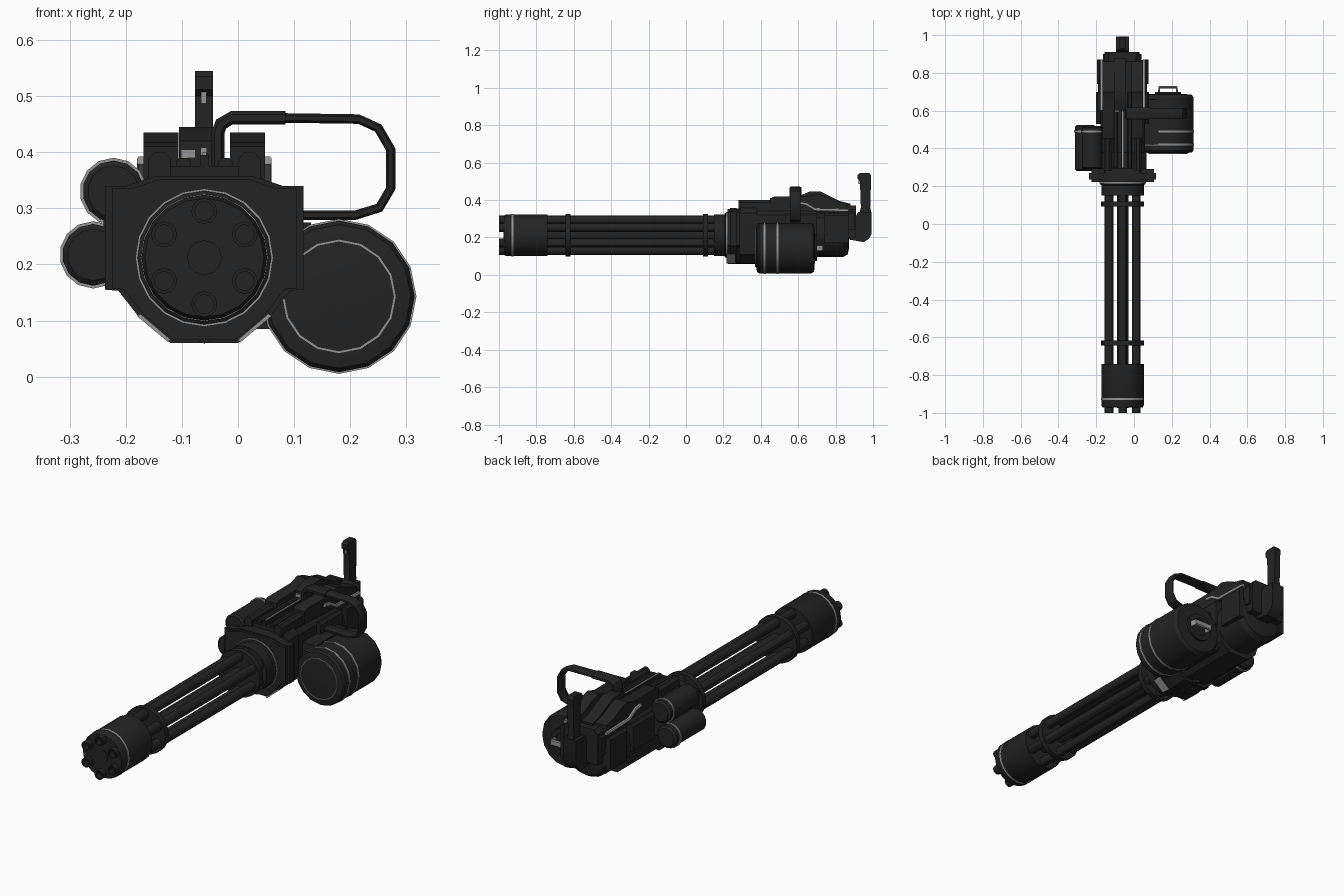
import bpy, math
from mathutils import Vector

if "Cube" in bpy.data.objects:
    bpy.data.objects.remove(bpy.data.objects["Cube"])

CX, CZ = -0.06, 0.212          # barrel axis


def material(name, v):
    m = bpy.data.materials.new(name)
    m.diffuse_color = (v, v, v, 1)
    m.use_nodes = True
    m.node_tree.nodes["Principled BSDF"].inputs["Base Color"].default_value = m.diffuse_color
    return m


DARK = material("gunmetal black", 0.017)
LIGHT = material("bare steel", 0.30)


def make(name, verts, faces, mat=DARK):
    me = bpy.data.meshes.new(name)
    me.from_pydata(verts, [], faces)
    me.materials.append(mat)
    ob = bpy.data.objects.new(name, me)
    bpy.context.collection.objects.link(ob)
    # consistent outward normals
    import bmesh
    bm = bmesh.new()
    bm.from_mesh(me)
    bmesh.ops.recalc_face_normals(bm, faces=bm.faces)
    bm.to_mesh(me)
    bm.free()
    return ob


def lathe(name, x, z, prof, n=16, mat=DARK, closed=False):
    """Spin (radius, y) pairs about a y axis; ends capped, or looped into a ring."""
    verts, faces, k = [], [], len(prof)
    for r, y in prof:
        for i in range(n):
            a = math.tau * i / n
            verts.append((x + r * math.sin(a), y, z + r * math.cos(a)))
    for j in range(k if closed else k - 1):
        p, q = j * n, (j + 1) % k * n
        faces += [(p + i, p + (i + 1) % n, q + (i + 1) % n, q + i) for i in range(n)]
    if not closed:
        faces += [tuple(range(n)), tuple(range((k - 1) * n, k * n))]
    return make(name, verts, faces, mat)


def cyl(name, x, z, r, y0, y1, n=16, mat=DARK):
    return lathe(name, x, z, [(r, y0), (r, y1)], n, mat)


def ring(name, x, z, r0, r1, y0, y1, n=16, mat=LIGHT):
    return lathe(name, x, z, [(r0, y0), (r1, y0), (r1, y1), (r0, y1)], n, mat, True)


def extrude(name, pts, a, b, axis="y", mat=DARK):
    """Extrude an outline: xz points along y, or yz points along x."""
    n = len(pts)
    place = (lambda p, t: (p[0], t, p[1])) if axis == "y" else (lambda p, t: (t, p[0], p[1]))
    verts = [place(p, t) for t in (a, b) for p in pts]
    faces = [tuple(range(n)), tuple(range(n, 2 * n))]
    faces += [(i, (i + 1) % n, n + (i + 1) % n, n + i) for i in range(n)]
    return make(name, verts, faces, mat)


def box(name, x0, x1, y0, y1, z0, z1, mat=DARK, c=0.0):
    pts = [(x0, z0), (x1, z0), (x1, z1 - c), (x1 - c, z1), (x0 + c, z1), (x0, z1 - c)]
    return extrude(name, pts if c else [(x0, z0), (x1, z0), (x1, z1), (x0, z1)], y0, y1, "y", mat)


def sweep(name, path, side, w, h, mat=DARK):
    """Sweep a chamfered band along a path; w is the half width along side."""
    path, side = [Vector(p) for p in path], Vector(side)
    sec = [(1, .5), (.7, 1), (-.7, 1), (-1, .5), (-1, -.5), (-.7, -1), (.7, -1), (1, -.5)]
    verts, faces, m = [], [], len(path)
    for i, p in enumerate(path):
        t = (path[min(i + 1, m - 1)] - path[max(i - 1, 0)]).normalized()
        nrm = t.cross(side).normalized()
        verts += [p + side * w * u + nrm * h * v for u, v in sec]
    for i in range(m - 1):
        faces += [(i * 8 + j, i * 8 + (j + 1) % 8, i * 8 + 8 + (j + 1) % 8, i * 8 + 8 + j) for j in range(8)]
    faces += [tuple(range(8)), tuple(range(m * 8 - 8, m * 8))]
    return make(name, verts, faces, mat)


def mirrored(pts):
    """Complete a right half outline (offsets from the barrel axis)."""
    return [(CX + x, z) for x, z in pts] + [(CX - x, z) for x, z in reversed(pts)]


# Rotating barrel cluster: six bored tubes around a core
for i in range(6):
    a = math.tau * i / 6
    lathe("barrel", CX + 0.083 * math.sin(a), CZ + 0.083 * math.cos(a),
          [(0.017, -0.96), (0.017, -1.0), (0.023, -1.0), (0.023, 0.2)], 12)
cyl("barrel_core", CX, CZ, 0.031, -0.975, 0.2, 12)
lathe("muzzle_shroud", CX, CZ, [(0.106, -0.972), (0.112, -0.96), (0.112, -0.74)], 20)
ring("muzzle_band", CX, CZ, 0.108, 0.1135, -0.932, -0.922, 20)
for y in (-0.63, 0.105):
    cyl("barrel_clamp", CX, CZ, 0.114, y - 0.013, y + 0.013, 20)
lathe("barrel_collar", CX, CZ, [(0.112, 0.15), (0.112, 0.205), (0.119, 0.21), (0.119, 0.24)], 20)
ring("collar_band", CX, CZ, 0.116, 0.123, 0.215, 0.226, 20)

# Front plate with side flanges and steel corner strips
plate = mirrored([(0.06, 0.06), (0.118, 0.108), (0.153, 0.153), (0.177, 0.155),
                  (0.177, 0.34), (0.14, 0.34), (0.088, 0.357)])
extrude("front_plate", plate, 0.235, 0.27)
extrude("front_plate_step", [(CX + (x - CX) * 0.93, CZ + (z - CZ) * 0.96) for x, z in plate], 0.222, 0.29)
for s in (-1, 1):
    extrude("corner_strip", [(CX + s * u, z) for u, z in
            ((0.06, 0.066), (0.064, 0.061), (0.120, 0.108), (0.114, 0.112))], 0.217, 0.262, "y", LIGHT)
cyl("lower_lug", CX, 0.077, 0.018, 0.225, 0.4, 10)

# Receiver
extrude("receiver", mirrored([(0.055, 0.075), (0.105, 0.115), (0.118, 0.16), (0.118, 0.32),
                              (0.09, 0.355)]), 0.27, 0.7)
extrude("receiver_front", mirrored([(0.06, 0.062), (0.118, 0.11), (0.125, 0.16), (0.125, 0.33),
                                    (0.085, 0.375)]), 0.29, 0.38)
lathe("rear_housing", CX, 0.225, [(0.13, 0.69), (0.13, 0.84), (0.115, 0.865), (0.08, 0.872)], 16)
box("rear_block", -0.165, 0.04, 0.69, 0.9, 0.24, 0.35, c=0.02)
box("rear_cap", -0.155, 0.03, 0.86, 0.91, 0.2, 0.37, c=0.02)

# Paired parts on both sides of the axis
for s in (-1, 1):
    def pair(name, u0, u1, y0, y1, z0, z1, mat=DARK, c=0.0):
        a, b = sorted((CX + s * u0, CX + s * u1))
        box(name, a, b, y0, y1, z0, z1, mat, c)
    pair("top_rail", 0.06, 0.1, 0.28, 0.68, 0.34, 0.4, c=0.012)
    pair("inner_rib", 0.025, 0.05, 0.3, 0.7, 0.35, 0.39, c=0.006)
    pair("side_rail", 0.11, 0.14, 0.53, 0.7, 0.2, 0.33, c=0.01)
    pair("side_pod", 0.11, 0.137, 0.74, 0.87, 0.17, 0.33, c=0.012)
    a, b = sorted((CX + s * 0.046, CX + s * 0.108))
    extrude("top_cover", [(0.45, 0.35), (0.45, 0.41), (0.47, 0.418), (0.65, 0.418), (0.7, 0.435),
                          (0.75, 0.42), (0.8, 0.395), (0.86, 0.38), (0.86, 0.33)], a, b, "x")
    x = CX + s * 0.112
    sweep("side_conduit", [(x, 0.60, 0.385), (x, 0.64, 0.38), (x, 0.69, 0.35), (x, 0.87, 0.345)],
          (1, 0, 0), 0.008, 0.007, LIGHT)

# Top spine and sight block
box("centre_spine", -0.068, -0.052, 0.29, 0.7, 0.35, 0.395)
box("spine_strip", -0.064, -0.056, 0.3, 0.68, 0.39, 0.399, LIGHT)
extrude("sight_block", [(0.6, 0.36), (0.6, 0.42), (0.66, 0.445), (0.72, 0.445), (0.82, 0.395),
                        (0.88, 0.38), (0.88, 0.34)], -0.105, -0.045, "x")
box("sight_plate", -0.102, -0.076, 0.594, 0.601, 0.39, 0.405, LIGHT)
box("sight_plate", -0.067, -0.055, 0.594, 0.601, 0.387, 0.408, LIGHT)

# Rear grip
extrude("grip_base", [(0.865, 0.19), (0.95, 0.175), (0.98, 0.195), (0.993, 0.22), (0.993, 0.335),
                      (0.92, 0.335), (0.9, 0.3), (0.865, 0.29)], -0.095, -0.027, "x")
extrude("grip", [(0.925, 0.32), (0.935, 0.36), (0.93, 0.5), (0.918, 0.512), (0.918, 0.535), (0.93, 0.545),
                 (0.98, 0.545), (0.99, 0.53), (0.985, 0.36), (0.993, 0.32)], -0.077, -0.045, "x")
box("grip_button", -0.066, -0.056, 0.923, 0.931, 0.487, 0.52, LIGHT)

# Ammunition drum
DX, DZ = 0.18, 0.143
lathe("drum", DX, DZ, [(0.10, 0.375), (0.128, 0.38), (0.135, 0.39), (0.135, 0.67),
                       (0.125, 0.685), (0.06, 0.69)], 16)
ring("drum_face_band", DX, DZ, 0.097, 0.102, 0.37, 0.376, 16)
for y in (0.42, 0.49):
    ring("drum_band", DX, DZ, 0.13, 0.138, y - 0.005, y + 0.005, 16)
ring("drum_rear_hub", DX, DZ, 0.045, 0.07, 0.685, 0.7, 16, DARK)
sweep("drum_pull", [(0.13, 0.685, DZ), (0.135, 0.725, DZ), (0.225, 0.725, DZ), (0.23, 0.685, DZ)],
      (0, 0, 1), 0.015, 0.007, LIGHT)
box("drum_mount", 0.03, 0.13, 0.42, 0.66, 0.085, 0.275)

# Left canisters
for name, x, z, y0, y1 in (("upper_canister", -0.222, 0.33, 0.29, 0.52),
                           ("lower_canister", -0.258, 0.217, 0.28, 0.525)):
    lathe(name, x, z, [(0.046, y0), (0.055, y0 + 0.008), (0.055, y1 - 0.01), (0.045, y1)], 14)
    ring("canister_band", x, z, 0.05, 0.06, 0.485, 0.495, 14)
box("canister_mount", -0.24, -0.15, 0.33, 0.5, 0.2, 0.33)

# Side carry loop
Y = 0.585
sweep("carry_loop", [(x, Y, z) for x, z in (
    (-0.036, 0.36), (-0.036, 0.435), (-0.03, 0.45), (-0.012, 0.461), (0.08, 0.461), (0.215, 0.459), (0.25, 0.443),
    (0.272, 0.405), (0.272, 0.335), (0.252, 0.301), (0.21, 0.288), (0.05, 0.288))], (0, 1, 0), 0.028, 0.0085)
sweep("loop_sleeve", [(x, Y, z) for x, z in (
    (-0.036, 0.36), (-0.036, 0.435), (-0.03, 0.45), (-0.012, 0.461), (0.085, 0.461))], (0, 1, 0), 0.032, 0.012)

# Smooth rounded sides, keep edges sharp
for ob in bpy.context.collection.objects:
    ob.select_set(True)
    bpy.context.view_layer.objects.active = ob
bpy.ops.object.shade_smooth_by_angle(angle=math.radians(30))
